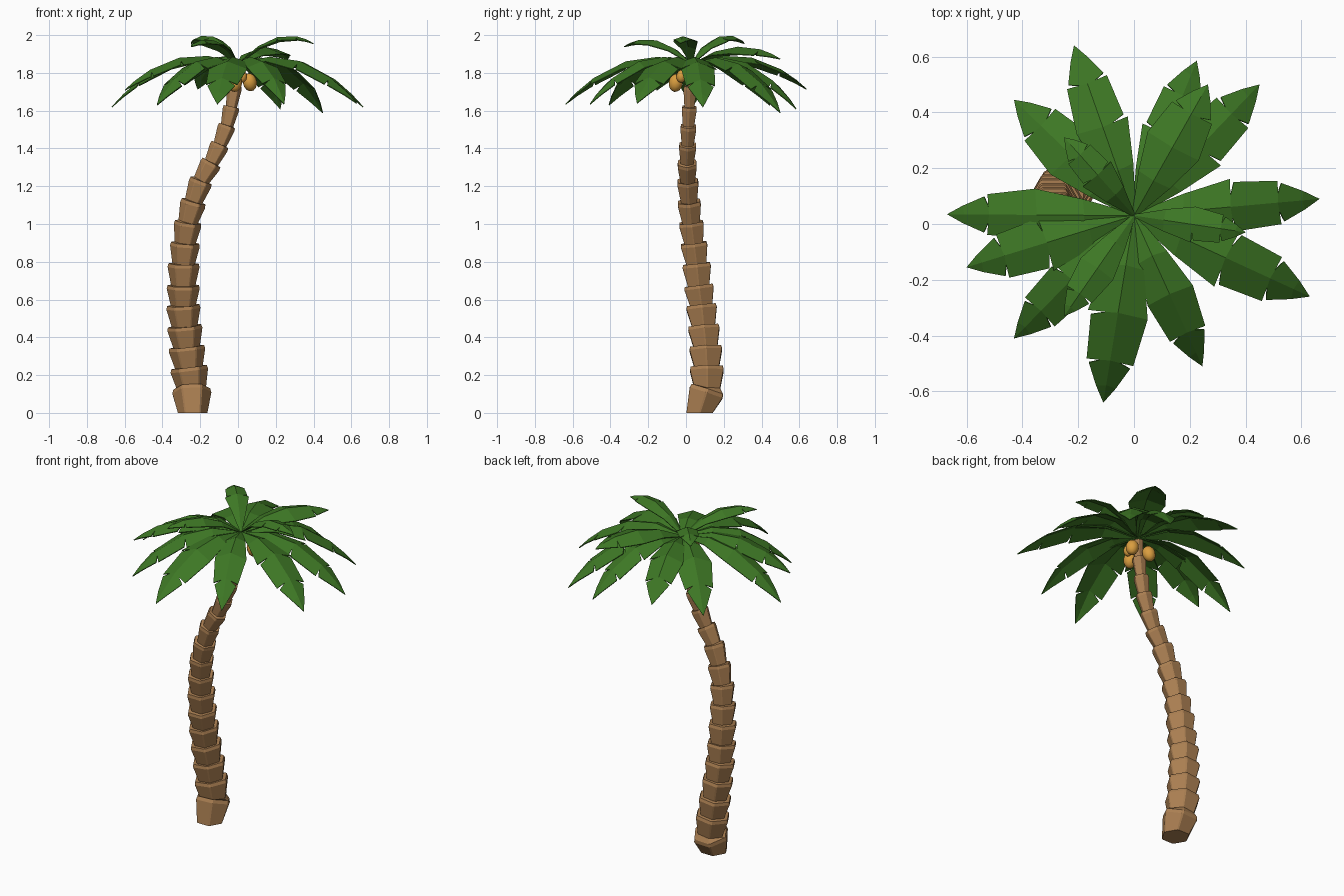
import bpy, bmesh, math, random
from mathutils import Vector

if "Cube" in bpy.data.objects:
    bpy.data.objects.remove(bpy.data.objects["Cube"])

random.seed(4)


def material(name, rgb):
    m = bpy.data.materials.new(name)
    m.diffuse_color = (*rgb, 1)
    m.use_nodes = True
    m.node_tree.nodes["Principled BSDF"].inputs["Base Color"].default_value = m.diffuse_color
    return m


BARK = material("bark brown", (0.41, 0.215, 0.085))
LEAF = material("leaf green", (0.047, 0.185, 0.018))
NUT = material("coconut orange", (0.70, 0.34, 0.05))


def make_object(name, bm, mat):
    me = bpy.data.meshes.new(name)
    bm.to_mesh(me)
    bm.free()
    me.materials.append(mat)
    ob = bpy.data.objects.new(name, me)
    bpy.context.collection.objects.link(ob)
    return ob


# Trunk: stacked flaring six-sided segments along a bent path (x, y, z, top radius)
PATH = [(-.24, .072, 0, .08), (-.245, .113, .125, .106), (-.26, .11, .242, .103),
        (-.272, .104, .35, .1), (-.283, .093, .46, .096), (-.29, .081, .57, .093),
        (-.29, .067, .675, .09), (-.288, .055, .79, .087), (-.28, .041, .9, .081),
        (-.265, .027, 1.01, .075), (-.235, .016, 1.12, .07), (-.195, .009, 1.23, .064),
        (-.14, .006, 1.325, .058), (-.095, .009, 1.42, .052), (-.058, .013, 1.52, .048),
        (-.035, .018, 1.62, .045), (-.017, .022, 1.73, .04), (0, .03, 1.83, .033)]


def trunk():
    bm = bmesh.new()
    rings = []

    # hexagon with slightly chamfered corners
    def ring(centre, axis, r):
        q = Vector((0, 0, 1)).rotation_difference(axis)
        hexa = [Vector((r * math.cos(k * math.pi / 3), r * math.sin(k * math.pi / 3), 0))
                for k in range(6)]
        pts = []
        for k in range(6):
            pts += [hexa[k].lerp(hexa[k - 1], .06), hexa[k].lerp(hexa[(k + 1) % 6], .06)]
        rings.append([bm.verts.new(centre + q @ p) for p in pts])

    for i, (a, b) in enumerate(zip(PATH, PATH[1:])):
        p, q = Vector(a[:3]), Vector(b[:3])
        axis, r = (q - p).normalized(), b[3]
        ring(p, axis if i else Vector((0, 0, 1)), r * .76)
        ring(p.lerp(q, .84), axis, r)         # widest point of the lip
        ring(q, axis, r * .95)                # bevelled top of the lip
    for lo, hi in zip(rings, rings[1:]):
        for k in range(12):
            j = (k + 1) % 12
            bm.faces.new((lo[k], lo[j], hi[j], hi[k]))
    bm.faces.new(rings[0][::-1])
    bm.faces.new(rings[-1])
    make_object("trunk", bm, BARK)


trunk()

# Fronds: roof-shaped leaves on an arched rib, with slits cut in from the edges
STATIONS = [0, .25, .5, .76, .9, 1]
WIDTHS = [.08, .62, 1, .78, .33, 0]
ROOT = Vector((0, .03, 1.85))


def frond(name, tip, arch, breadth):
    tip = Vector(tip)
    out = Vector((tip.x - ROOT.x, tip.y - ROOT.y, 0))
    mid = ROOT + out * .54
    mid.z = arch
    side = Vector((-out.y, out.x, 0)).normalized()
    half = out.length * breadth

    def rib_at(t):
        return ROOT * (1 - t) ** 2 + mid * 2 * t * (1 - t) + tip * t * t

    def edge_at(t, w, s):
        return rib_at(t) + side * s * w * half - Vector((0, 0, .35 * w * half))

    bm = bmesh.new()
    rib = [bm.verts.new(rib_at(t)) for t in STATIONS]
    for s in (1, -1):
        notches = {3} | ({2} if random.random() < .6 else set())
        prev = [bm.verts.new(edge_at(0, WIDTHS[0], s))]
        for i in range(1, 6):
            t, w = STATIONS[i], WIDTHS[i]
            if i == 5:
                cur, nxt = [], []
            else:
                e = bm.verts.new(edge_at(t + .01, w, s))
                cur, nxt = [e], [e]
                if i in notches:
                    m = bm.verts.new(edge_at(t + .005, w * .4, s))
                    f = bm.verts.new(edge_at(t + .03, w * .88, s))
                    cur, nxt = [e, m], [m, f]
            loop = [rib[i - 1]] + prev + cur + [rib[i]]
            bm.faces.new(loop[::-1] if s > 0 else loop)
            prev = nxt
    bm.normal_update()
    if sum(f.normal.z for f in bm.faces) < 0:
        bmesh.ops.reverse_faces(bm, faces=bm.faces)
    ob = make_object(name, bm, LEAF)
    mod = ob.modifiers.new("thickness", 'SOLIDIFY')
    mod.thickness = .005
    mod.offset = -1


# Drooping lower crown (tip x, y, z, breadth)
LOWER = [(.665, .09, 1.62, .15), (.63, -.26, 1.64, .16), (.45, .5, 1.59, .155),
         (.245, -.51, 1.635, .15), (-.11, -.64, 1.635, .16), (-.43, -.41, 1.63, .155),
         (-.6, -.155, 1.71, .165), (-.67, .035, 1.62, .14), (-.43, .445, 1.63, .17),
         (-.215, .64, 1.715, .15), (.225, .585, 1.61, .16)]
for n, (x, y, z, breadth) in enumerate(LOWER):
    frond(f"lower_frond_{n + 1}", (x, y, z), 1.98, breadth)

# Raised upper crown (tip x, y, z, arch height, breadth)
UPPER = [(.265, .5, 1.875, 2.015, .195), (.4, -.03, 1.957, 2.075, .16),
         (-.25, -.33, 1.94, 2.05, .16), (-.25, .31, 1.957, 2.08, .18)]
for n, (x, y, z, arch, breadth) in enumerate(UPPER):
    frond(f"upper_frond_{n + 1}", (x, y, z), arch, breadth)

# Coconuts hanging under the crown (x, y, z, radius)
NUTS = [(-.016, -.054, 1.747, .037), (.063, .06, 1.75, .037),
        (-.045, .075, 1.742, .037), (.022, -.025, 1.782, .026)]
for n, (x, y, z, r) in enumerate(NUTS):
    bm = bmesh.new()
    bmesh.ops.create_uvsphere(bm, u_segments=12, v_segments=8, radius=r)
    for v in bm.verts:
        v.co.z *= 1.3
    for f in bm.faces:
        f.smooth = True
    nut = make_object(f"coconut_{n + 1}", bm, NUT)
    nut.location = (x, y, z)
    nut.rotation_euler = (y * 3, -x * 3, 0)
